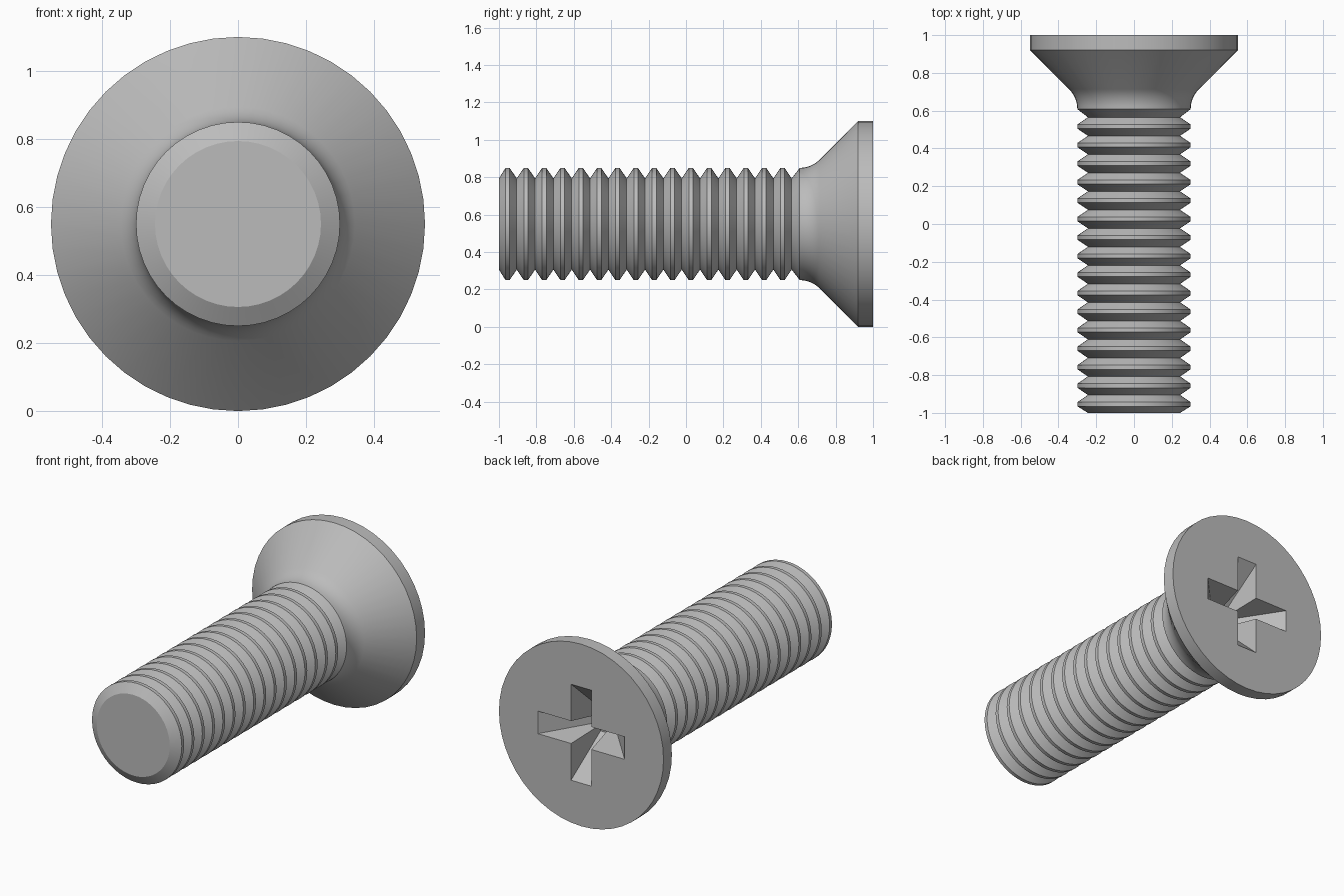
import bpy, bmesh, math
from mathutils import Vector

if "Cube" in bpy.data.objects:
    bpy.data.objects.remove(bpy.data.objects["Cube"])

SEG = 48          # sides of the turned body
AXIS_Z = 0.55     # height of the screw axis
CREST, ROOT, PITCH, RIDGES = 0.30, 0.244, 0.098, 16

# Turned profile as (y, radius): tip, thread ridges, neck fillet, cone, rim
profile = [(-1.0, ROOT)]
for i in range(RIDGES):
    c = -0.954 + i * PITCH
    profile += [(c - 0.011, CREST), (c + 0.011, CREST), (c + PITCH / 2, ROOT)]
FILLET = 0.15
for i in range(7):
    a = math.radians(45) * i / 6
    profile.append((0.608 + FILLET * math.sin(a), CREST + FILLET * (1 - math.cos(a))))
profile += [(0.92, 0.55), (1.0, 0.55)]

bm = bmesh.new()


def bridge(a, b):
    """Join two loops of equal length with quads."""
    n = len(a)
    for i in range(n):
        j = (i + 1) % n
        bm.faces.new((a[i], a[j], b[j], b[i]))


def ring(y, r):
    return [bm.verts.new((r * math.sin(2 * math.pi * i / SEG), y,
                          AXIS_Z + r * math.cos(2 * math.pi * i / SEG)))
            for i in range(SEG)]


def cross(y, reach, half):
    """Cross-shaped loop of 12 points."""
    pts = []
    for k in range(4):
        c, s = math.cos(k * math.pi / 2), math.sin(k * math.pi / 2)
        for u, v in ((half, -half), (reach, -half), (reach, half)):
            pts.append(bm.verts.new((u * c - v * s, y, AXIS_Z + u * s + v * c)))
    return pts


# Turned body
rings = [ring(y, r) for y, r in profile]
for a, b in zip(rings, rings[1:]):
    bridge(a, b)
bm.faces.new(rings[0])

# Tapered cross recess in the head
mouth = cross(1.0, 0.29, 0.068)
floor = cross(0.77, 0.07, 0.032)
bridge(mouth, floor)
bm.faces.new(floor)

# Flat head face around the recess
edges = [bm.edges.get((loop[i - 1], loop[i]))
         for loop in (rings[-1], mouth) for i in range(len(loop))]
bmesh.ops.triangle_fill(bm, edges=edges, use_beauty=True, normal=Vector((0, 1, 0)))
bmesh.ops.recalc_face_normals(bm, faces=bm.faces[:])

mesh = bpy.data.meshes.new("countersunk_screw")
bm.to_mesh(mesh)
bm.free()
screw = bpy.data.objects.new("countersunk_screw", mesh)
bpy.context.collection.objects.link(screw)

steel = bpy.data.materials.new("grey steel")
steel.diffuse_color = (0.5, 0.5, 0.5, 1)
steel.use_nodes = True
steel.node_tree.nodes["Principled BSDF"].inputs["Base Color"].default_value = steel.diffuse_color
mesh.materials.append(steel)

bpy.context.view_layer.objects.active = screw
screw.select_set(True)
bpy.ops.object.shade_smooth_by_angle(angle=math.radians(30))
